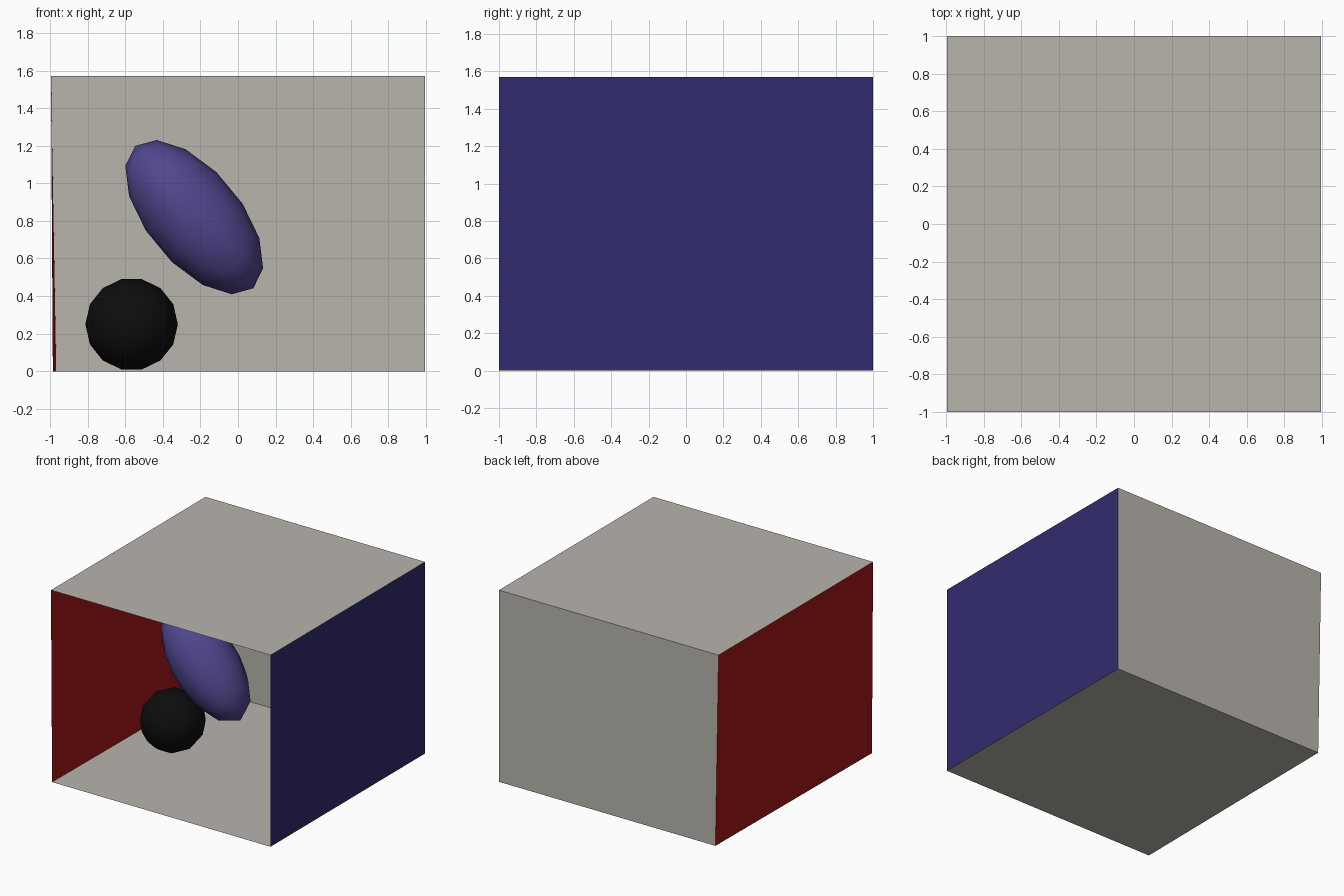
import bpy, math
from mathutils import Matrix

if "Cube" in bpy.data.objects:
    bpy.data.objects.remove(bpy.data.objects["Cube"])


def material(name, rgb):
    m = bpy.data.materials.new(name)
    m.diffuse_color = (*rgb, 1)
    m.use_nodes = True
    m.node_tree.nodes["Principled BSDF"].inputs["Base Color"].default_value = m.diffuse_color
    return m


red = material("red", (0.37, 0.0095, 0.008))
blue = material("blue", (0.031, 0.025, 0.158))
violet = material("violet", (0.08, 0.062, 0.27))
black = material("black", (0.004, 0.004, 0.004))
stone = material("warm_grey", (0.484, 0.462, 0.42))

# Room corners: the left wall leans outward slightly towards the top
W, D, H = 0.995, 1.0, 1.57
corner = {
    "lf0": (-0.985, -D, 0), "lb0": (-0.967, D, 0),
    "rf0": (W, -D, 0), "rb0": (W, D, 0),
    "lf1": (-W, -D, H), "lb1": (-W, D, H),
    "rf1": (W, -D, H), "rb1": (W, D, H),
}


def panel(name, keys, mat):
    me = bpy.data.meshes.new(name)
    me.from_pydata([corner[k] for k in keys.split()], [], [(0, 1, 2, 3)])
    me.materials.append(mat)
    bpy.context.collection.objects.link(bpy.data.objects.new(name, me))


# Open-fronted room of single-sheet walls, facing inward
panel("floor", "lf0 rf0 rb0 lb0", stone)
panel("ceiling", "lf1 lb1 rb1 rf1", stone)
panel("back_wall", "lb0 rb0 rb1 lb1", stone)
panel("left_wall", "lf0 lb0 lb1 lf1", red)
panel("right_wall", "rf0 rf1 rb1 rb0", blue)


def ball(name, loc, scale, tilt, spin, mat):
    bpy.ops.mesh.primitive_uv_sphere_add(segments=14, ring_count=8, radius=1)
    o = bpy.context.object
    o.name = name
    # poles lie along y, then stretch and tilt about y
    o.data.transform(Matrix.Translation(loc)
                     @ Matrix.Rotation(tilt, 4, 'Y')
                     @ Matrix.Diagonal((*scale, 1))
                     @ Matrix.Rotation(math.radians(90), 4, 'X')
                     @ Matrix.Rotation(spin, 4, 'Z'))
    o.data.materials.append(mat)
    bpy.ops.object.shade_smooth()


# Floor ball and the floating, leaning ellipsoid
ball("ball", (-0.566, -0.035, 0.25), (0.246, 0.246, 0.246), 0,
     math.pi / 14, black)
ball("ellipsoid", (-0.233, -0.085, 0.82), (0.25, 0.25, 0.492),
     math.radians(-39.7), 0, violet)
